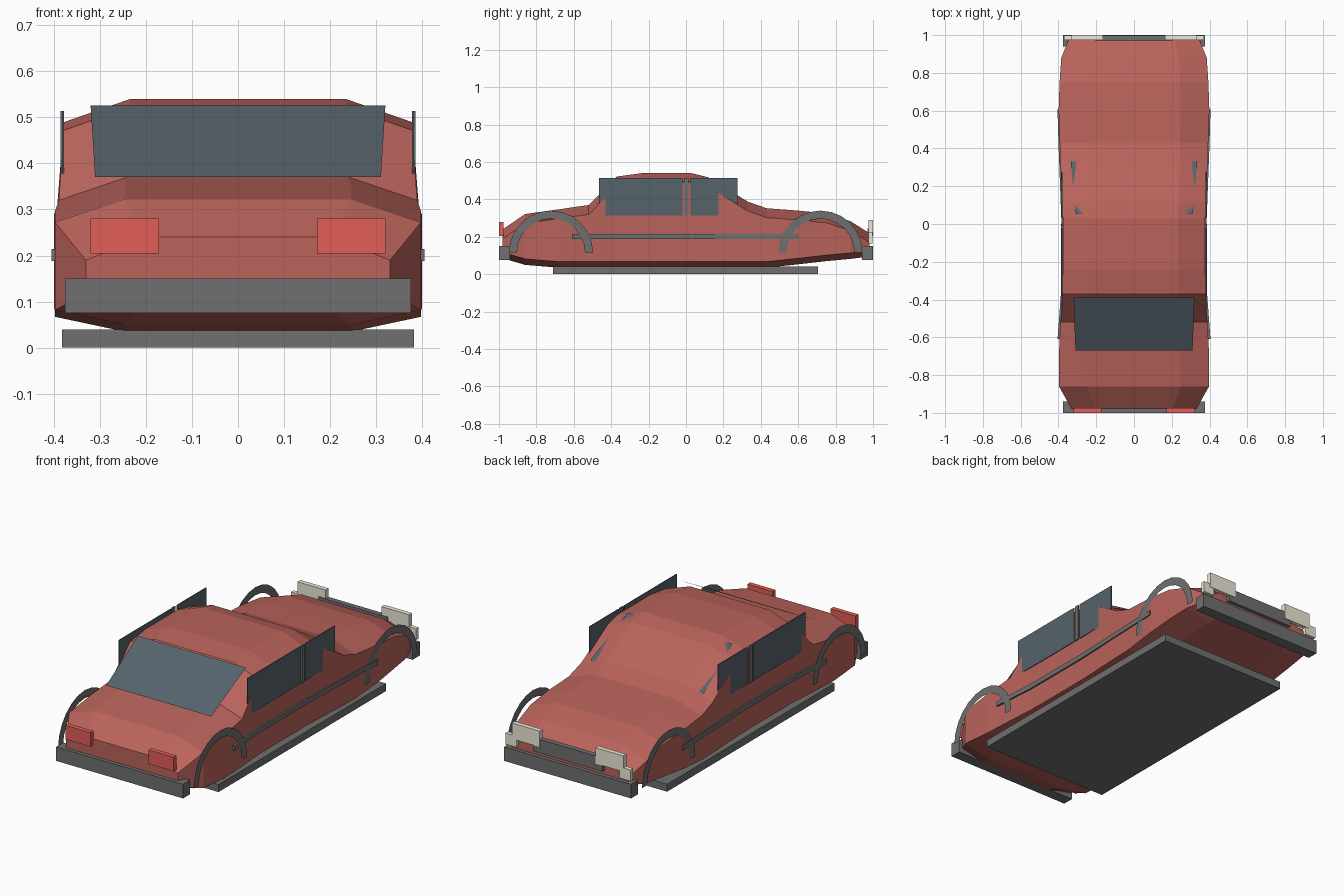
import bpy, bmesh, math

if "Cube" in bpy.data.objects:
    bpy.data.objects.remove(bpy.data.objects["Cube"])


def material(name, rgb):
    m = bpy.data.materials.new(name)
    m.diffuse_color = (*rgb, 1)
    m.use_nodes = True
    m.node_tree.nodes["Principled BSDF"].inputs["Base Color"].default_value = m.diffuse_color
    return m


PAINT = material("red_paint", (0.49, 0.125, 0.105))
DARK = material("dark_trim", (0.16, 0.16, 0.16))
GLASS = material("tinted_glass", (0.093, 0.125, 0.147))
RED = material("red_lens", (0.76, 0.114, 0.098))
CLEAR = material("clear_lens", (0.85, 0.82, 0.70))


def mesh_object(name, verts, faces, mat):
    me = bpy.data.meshes.new(name)
    me.from_pydata(verts, [], faces)
    me.materials.append(mat)
    ob = bpy.data.objects.new(name, me)
    bpy.context.collection.objects.link(ob)
    return ob


def box(name, x, y, z, mat):
    verts = [(a, b, c) for a in x for b in y for c in z]
    faces = [(0, 1, 3, 2), (4, 6, 7, 5), (0, 4, 5, 1), (2, 3, 7, 6), (0, 2, 6, 4), (1, 5, 7, 3)]
    return mesh_object(name, verts, faces, mat)


def loft(name, rings, mat):
    n = len(rings[0])
    faces = [(i * n + j, i * n + (j + 1) % n, (i + 1) * n + (j + 1) % n, (i + 1) * n + j)
             for i in range(len(rings) - 1) for j in range(n)]
    last = (len(rings) - 1) * n
    faces += [tuple(reversed(range(n))), tuple(range(last, last + n))]
    return mesh_object(name, [v for r in rings for v in r], faces, mat)


def mirrored(ob):
    # mirror across the centre plane
    mod = ob.modifiers.new("mirror", 'MIRROR')
    mod.use_axis[0] = True
    return ob


# Body shell: eight-sided sections as (y, half width, bottom, top)
stations = [
    (-0.98, 0.33, 0.085, 0.24), (-0.86, 0.397, 0.05, 0.322), (-0.68, 0.397, 0.035, 0.347),
    (-0.52, 0.389, 0.035, 0.37), (-0.37, 0.378, 0.035, 0.522), (-0.24, 0.377, 0.035, 0.54),
    (0.03, 0.377, 0.035, 0.54), (0.12, 0.380, 0.035, 0.518), (0.33, 0.390, 0.035, 0.388),
    (0.43, 0.393, 0.035, 0.353), (0.60, 0.399, 0.053, 0.34), (0.75, 0.394, 0.07, 0.325),
    (0.88, 0.385, 0.082, 0.283), (0.98, 0.345, 0.095, 0.22)]
rings = []
for y, w, zb, zt in stations:
    i = w * 0.62
    half = [(i, zb), (w, zb + 0.032), (w, zt - 0.05), (i, zt)]
    ring = half + [(-x, z) for x, z in reversed(half)]
    rings.append([(x, y, z) for x, z in ring])
loft("body_shell", rings, PAINT)

# Underbody slab and bumpers
box("underbody_slab", (-0.382, 0.382), (-0.71, 0.705), (0, 0.04), DARK)
box("bumper_tail_lamp_end", (-0.375, 0.375), (-1.0, -0.94), (0.075, 0.15), DARK)
box("bumper_headlight_end", (-0.375, 0.375), (0.94, 1.0), (0.075, 0.15), DARK)

# Lamps and grille
mirrored(box("tail_lamp", (0.172, 0.32), (-1.0, -0.975), (0.205, 0.28), RED))
mirrored(box("headlight", (0.165, 0.33), (0.975, 1.0), (0.205, 0.29), CLEAR))
mirrored(box("corner_lamp", (0.305, 0.37), (0.975, 0.998), (0.165, 0.225), CLEAR))
box("grille", (-0.205, 0.205), (0.97, 0.998), (0.172, 0.245), DARK)

# Sloping window panes
for name, y_low, x_low, y_top, x_top, drop in [
        ("tail_end_windscreen", -0.67, 0.31, -0.39, 0.32, 0),
        ("headlight_end_windscreen", 0.33, 0.335, 0.052, 0.31, 0.003)]:
    mesh_object(name, [(-x_low, y_low, 0.37 - drop), (x_low, y_low, 0.37 - drop),
                       (x_top, y_top, 0.526 - drop), (-x_top, y_top, 0.526 - drop)],
                [(0, 1, 2, 3)], GLASS)

# Side windows and the pillar between them
mirrored(box("side_window_long", (0.378, 0.3825), (-0.465, -0.02), (0.315, 0.514), GLASS))
mirrored(box("side_window_short", (0.378, 0.3825), (0.025, 0.275), (0.315, 0.514), GLASS))
mirrored(box("door_pillar", (0.378, 0.385), (-0.011, 0.014), (0.315, 0.514), DARK))

# Side rub strip following the body
strip = []
for y, x in [(-0.61, 0.405), (-0.37, 0.387), (0.03, 0.385), (0.43, 0.400), (0.605, 0.405)]:
    strip.append([(x - 0.012, y, 0.188), (x, y, 0.188), (x, y, 0.214), (x - 0.012, y, 0.214)])
mirrored(loft("side_rub_strip", strip, DARK))

# Wheel arch trims: flat half rings
for label, yc in (("tail_end", -0.722), ("headlight_end", 0.719)):
    verts = []
    for k in range(13):
        a = math.pi * k / 12
        verts += [(0.401, yc + r * math.cos(a), 0.115 + r * math.sin(a)) for r in (0.182, 0.225)]
    faces = [(2 * k, 2 * k + 1, 2 * k + 3, 2 * k + 2) for k in range(12)]
    mirrored(mesh_object("wheel_arch_" + label, verts, faces, DARK))

# Consistent outward normals on closed parts
for ob in bpy.context.collection.objects:
    bm = bmesh.new()
    bm.from_mesh(ob.data)
    if all(e.is_manifold for e in bm.edges):
        bmesh.ops.recalc_face_normals(bm, faces=bm.faces)
    bm.to_mesh(ob.data)
    bm.free()
